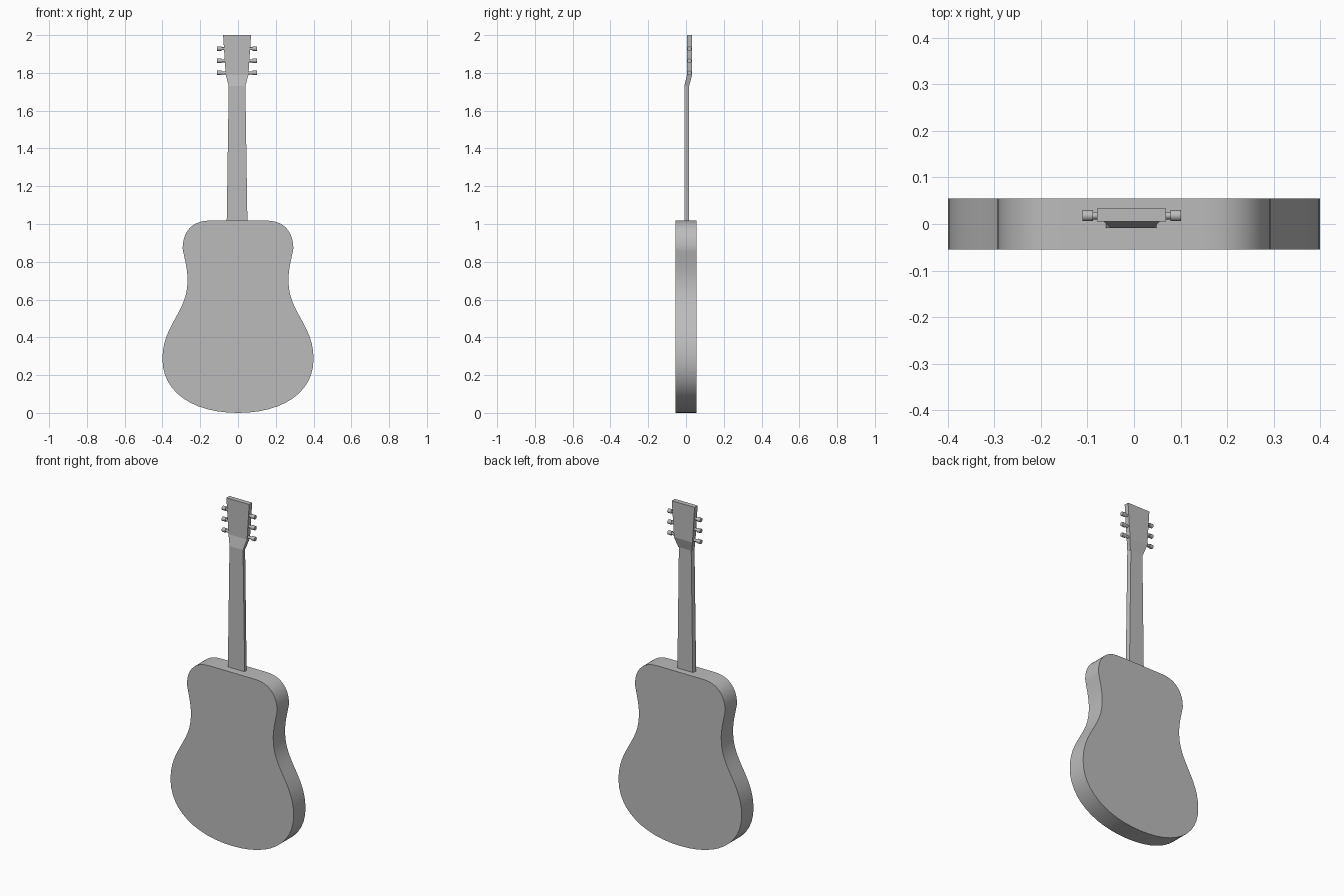
import bpy, bmesh, math
from mathutils import Vector, Matrix
from mathutils.geometry import interpolate_bezier

cube = bpy.data.objects.get("Cube")
if cube:
    bpy.data.objects.remove(cube, do_unlink=True)

grey = bpy.data.materials.new("plain grey")
grey.use_nodes = True
COLOUR = (0.5, 0.5, 0.5, 1)
grey.diffuse_color = COLOUR
grey.node_tree.nodes["Principled BSDF"].inputs["Base Color"].default_value = COLOUR
AXIS = -0.005  # the neck sits slightly off centre


def finish(bm, name, smooth=None):
    bmesh.ops.recalc_face_normals(bm, faces=bm.faces)
    mesh = bpy.data.meshes.new(name)
    bm.to_mesh(mesh)
    bm.free()
    mesh.materials.append(grey)
    obj = bpy.data.objects.new(name, mesh)
    bpy.context.collection.objects.link(obj)
    if smooth:
        bpy.ops.object.select_all(action='DESELECT')
        obj.select_set(True)
        bpy.context.view_layer.objects.active = obj
        bpy.ops.object.shade_smooth_by_angle(angle=math.radians(smooth))
    return obj


def loft(name, sections):
    """Four-sided solid through sections of (z, front half, back half, front y, back y)."""
    bm = bmesh.new()
    rings = [[bm.verts.new((AXIS + x, y, z)) for x, y in
              ((-wf, yf), (wf, yf), (wb, yb), (-wb, yb))]
             for z, wf, wb, yf, yb in sections]
    for a, b in zip(rings, rings[1:]):
        for i in range(4):
            j = (i + 1) % 4
            bm.faces.new((a[i], a[j], b[j], b[i]))
    bm.faces.new(rings[0])
    bm.faces.new(rings[-1])
    return finish(bm, name)


# Body: half outline in bezier pieces, mirrored and extruded
pieces = [((0, 0), (0.24, 0), (0.4, 0.11), (0.4, 0.285)),
          ((0.4, 0.285), (0.4, 0.47), (0.267, 0.53), (0.267, 0.7)),
          ((0.267, 0.7), (0.267, 0.77), (0.287, 0.83), (0.293, 0.87)),
          ((0.293, 0.87), (0.293, 0.95), (0.25, 1.018), (0.15, 1.018))]
half = [Vector((0, 0))]
for piece in pieces:
    half += interpolate_bezier(*[Vector(p) for p in piece], 13)[1:]
outline = half + [Vector((-p.x, p.y)) for p in reversed(half[1:])]
bm = bmesh.new()
face = bm.faces.new([bm.verts.new((p.x, -0.055, p.y)) for p in outline])
grown = bmesh.ops.extrude_face_region(bm, geom=[face], use_keep_orig=True)
bmesh.ops.translate(bm, vec=(0, 0.11, 0),
                    verts=[v for v in grown["geom"] if isinstance(v, bmesh.types.BMVert)])
finish(bm, "body", 30)

# Neck and fretboard taper towards the head
loft("fretboard", [(1.0, 0.055, 0.055, -0.009, 0.002), (1.73, 0.044, 0.044, -0.009, 0.002)])
loft("neck", [(1.0, 0.055, 0.05, 0.002, 0.016), (1.73, 0.044, 0.04, 0.002, 0.016)])

# Head bends back and flares
loft("head", [(1.73, 0.044, 0.044, -0.009, 0.016),
              (1.79, 0.06, 0.06, 0.005, 0.033),
              (2.0, 0.074, 0.074, 0.005, 0.033)])

# Tuning pegs, three on each side
for side, label in ((1, "left"), (-1, "right")):
    for i in range(3):
        bm = bmesh.new()
        for radius, start, end in ((0.008, 0.05, 0.086), (0.012, 0.083, 0.106)):
            place = (Matrix.Translation((AXIS + side * (start + end) / 2, 0.018, 1.8 + 0.064 * i))
                     @ Matrix.Rotation(math.pi / 2, 4, 'Y'))
            bmesh.ops.create_cone(bm, cap_ends=True, segments=12, radius1=radius,
                                  radius2=radius, depth=end - start, matrix=place)
        finish(bm, f"{label}_tuning_peg_{i + 1}", 40)
